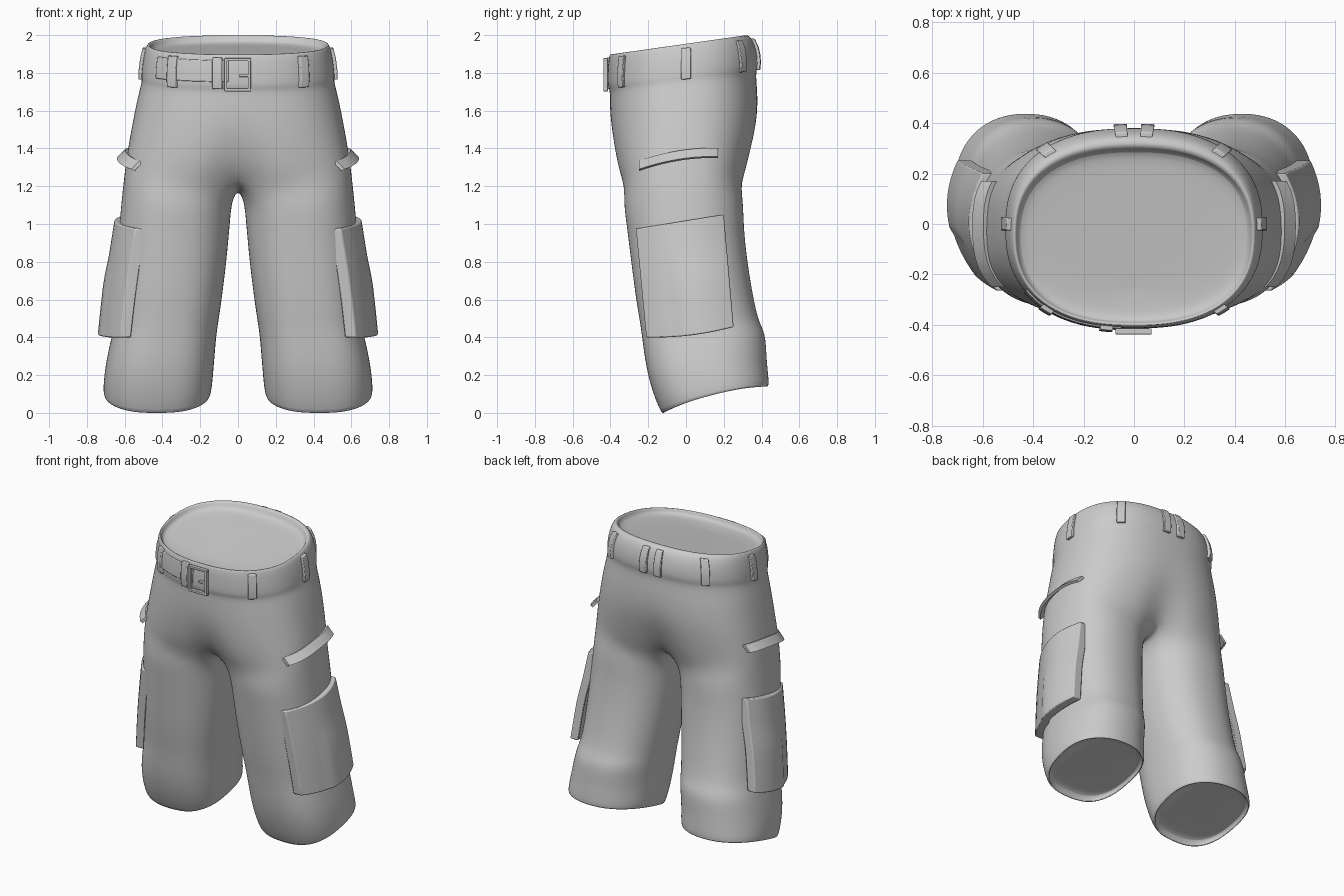
import bpy, bmesh
from math import sin, cos, radians, atan2, pi, exp, hypot
from mathutils import Vector
from mathutils.bvhtree import BVHTree

if "Cube" in bpy.data.objects:
    bpy.data.objects.remove(bpy.data.objects["Cube"])

K, M = 21, 5          # points on the outer arc, points on the inner thigh arc


def finish(bm, name, mirror=False, subsurf=0, bevel=0.0, angle=35):
    bmesh.ops.remove_doubles(bm, verts=bm.verts, dist=1e-4)
    bmesh.ops.recalc_face_normals(bm, faces=bm.faces)
    me = bpy.data.meshes.new(name)
    bm.to_mesh(me)
    bm.free()
    ob = bpy.data.objects.new(name, me)
    bpy.context.collection.objects.link(ob)
    if bevel:
        m = ob.modifiers.new("bevel", 'BEVEL')
        m.width, m.segments, m.limit_method = bevel, 2, 'ANGLE'
        m.angle_limit = radians(50)
    if mirror:
        m = ob.modifiers.new("mirror", 'MIRROR')
        m.use_clip, m.merge_threshold = True, 0.0005
    if subsurf:
        m = ob.modifiers.new("subsurf", 'SUBSURF')
        m.levels = m.render_levels = subsurf
    bpy.ops.object.select_all(action='DESELECT')
    ob.select_set(True)
    bpy.context.view_layer.objects.active = ob
    bpy.ops.object.shade_smooth_by_angle(angle=radians(angle))
    return ob


def oval(a, zf, zb, yf, yb, xi, xo, nf, nb, notch=0.0, lift=0.0):
    """Point on a tilted superellipse ring (front and back exponents); notch pulls
    the centre line in, lift raises the left and right ends."""
    n = nb if sin(a) > 0 else nf
    p = lambda c: (1 if c >= 0 else -1) * abs(c) ** (2 / n) if abs(c) > 1e-6 else 0.0
    x = (xi + xo) / 2 + (xo - xi) / 2 * p(cos(a))
    y = (yf + yb) / 2 + (yb - yf) / 2 * p(sin(a))
    z = zf + (zb - zf) * (y - yf) / (yb - yf) + lift * cos(a) ** 2
    return Vector((x, y * (1 - notch * exp(-(x / 0.11) ** 2)), z))


# ---- trousers: half a seat and one leg, mirrored ----
# zf, zb, yf, yb, xo, exponent, notch (crotch up to waist, over the rim, shallow lid)
SEAT = [(1.25, 1.25, -.358, .318, .604, 2.9, .24), (1.36, 1.38, -.383, .35, .589, 2.65, .10),
        (1.5, 1.53, -.402, .382, .563, 2.45, .02), (1.63, 1.68, -.405, .382, .536, 2.4, 0),
        (1.71, 1.80, -.403, .368, .509, 2.4, 0), (1.725, 1.825, -.416, .383, .514, 2.4, 0),
        (1.80, 1.90, -.416, .38, .507, 2.4, 0), (1.87, 1.97, -.412, .36, .494, 2.4, 0),
        (1.902, 2.004, -.404, .33, .480, 2.4, 0), (1.895, 1.997, -.392, .30, .466, 2.4, 0),
        (1.865, 1.96, -.387, .293, .46, 2.4, 0), (1.862, 1.945, -.33, .24, .40, 2.4, 0),
        (1.87, 1.93, -.22, .13, 0, 2.2, 0)]
# zf, zb, yf, yb, xi, xo, front exponent, back exponent, notch, lift (thigh to hem, then lid)
LEG = [(1.12, 1.13, -.334, .306, .032, .618, 2.3, 2.3), (1.0, 1.0, -.317, .306, .042, .63, 2.3, 2.3),
       (.8, .8, -.292, .326, .06, .64, 2.4, 2.3), (.6, .6, -.267, .36, .085, .648, 2.5, 2.3),
       (.46, .48, -.242, .388, .105, .655, 2.6, 2.3), (.38, .42, -.232, .424, .115, .672, 2.7, 2.3),
       (.25, .30, -.215, .428, .125, .70, 2.7, 2.2), (.12, .20, -.183, .438, .133, .713, 2.7, 2.2, 0, .015),
       (-.006, .138, -.133, .442, .143, .716, 2.7, 2.2, 0, .03),
       (-.004, .138, -.115, .424, .16, .698, 2.7, 2.2, 0, .03),
       (.04, .17, -.12, .418, .158, .697, 2.7, 2.2, 0, .02), (.06, .16, -.06, .36, .215, .64, 2.5, 2.2)]

bm = bmesh.new()
arcs = []
for zf, zb, yf, yb, xo, n, d in SEAT:
    arcs.append([bm.verts.new(oval(-pi / 2 + pi * i / (K - 1), zf, zb, yf, yb, -xo, xo, n, n, d))
                 for i in range(K)])
for a, b in zip(arcs, arcs[1:]):
    for i in range(K - 1):
        bm.faces.new((a[i], a[i + 1], b[i + 1], b[i]))
# crotch seam on the centre line closes the first leg ring
front, back = arcs[0][0].co, arcs[0][-1].co
seam = []
for j in range(1, M + 1):
    s = j / (M + 1)
    seam.append(bm.verts.new(back.lerp(front, s) - Vector((0, 0, .07 * sin(pi * s)))))
loop = arcs[0] + seam
angles = [radians(-145 + 290 * i / (K - 1)) for i in range(K)]
angles += [radians(145 + 70 * j / (M + 1)) for j in range(1, M + 1)]
for r in LEG:
    new = [bm.verts.new(oval(a, *r)) for a in angles]
    for i in range(len(new)):
        k = (i + 1) % len(new)
        bm.faces.new((loop[i], loop[k], new[k], new[i]))
    loop = new
mid = bm.verts.new(sum((v.co for v in loop), Vector()) / len(loop))
for i in range(len(loop)):
    bm.faces.new((loop[i], loop[(i + 1) % len(loop)], mid))
trousers = finish(bm, "trousers", mirror=True, subsurf=2, angle=60)

bpy.context.view_layer.update()
surface = BVHTree.FromObject(trousers, bpy.context.evaluated_depsgraph_get())


def side_x(y, z):
    hit = surface.ray_cast(Vector((2, y, z)), Vector((-1, 0, 0)))[0]
    return hit.x if hit else 0.5


def patch(name, func, nu, nv, **kw):
    """Solid sheet; func(u, v) gives its outer and inner point."""
    bm = bmesh.new()
    g = [[[bm.verts.new(p) for p in func(i / nu, j / nv)] for j in range(nv + 1)]
         for i in range(nu + 1)]
    for i in range(nu):
        for j in range(nv):
            for s in (0, 1):
                bm.faces.new((g[i][j][s], g[i + 1][j][s], g[i + 1][j + 1][s], g[i][j + 1][s]))
    rim = [g[i][0] for i in range(nu)] + [g[nu][j] for j in range(nv)]
    rim += [g[i][nv] for i in range(nu, 0, -1)] + [g[0][j] for j in range(nv, 0, -1)]
    for p, q in zip(rim, rim[1:] + rim[:1]):
        bm.faces.new((p[0], q[0], q[1], p[1]))
    return finish(bm, name, **kw)


def quad3(a, b, c, t):
    """Parabola through a, b, c at t = 0, .5, 1."""
    return a * (1 - t) * (1 - 2 * t) + b * 4 * t * (1 - t) + c * t * (2 * t - 1)


# ---- cargo pockets on the outer thighs, with a pleat ----
def pocket(u, v):
    y = (-.265 + .465 * u) * (1 - v) + (-.21 + .462 * u) * v
    z = (.975 + .075 * u) * (1 - v) + quad3(.40, .41, .455, u) * v
    x = quad3(.545, .652, .60, u) * (1 - v) + quad3(.625, .728, .69, u) * v
    if u > .42:
        x += .01 * min(1, max(0, v - .3) * 4)
    x += .006 * sin(pi * v)
    s = side_x(y, z)
    x = max(x, s + .012)
    return Vector((x, y, z)), Vector((max(s - .01, x - .06), y, z))


patch("cargo_pocket", pocket, 14, 12, mirror=True, bevel=.006)


# ---- slanted hip flaps standing off the cloth ----
def flap(u, v):
    y = -.25 + .42 * u
    z = quad3(1.335, 1.388, 1.403, u) - .045 * v
    p = Vector((side_x(y, z) + .008 + .012 * u + .037 * v, y, z))
    return p, p - Vector((.018, 0, .008))


patch("hip_flap", flap, 12, 2, mirror=True)


# ---- pieces that follow the waistband ----
def band(name, a0, a1, top, bot, off, nu=2, **kw):
    def point(u, v):
        d = Vector((cos(a0 + (a1 - a0) * u), sin(a0 + (a1 - a0) * u), 0))
        c = Vector((0, -.02, 1.85))
        y = surface.ray_cast(c + d * 2, -d)[0].y
        c.z = 1.902 + (y + .41) * .128 - top - (bot - top) * v
        h = surface.ray_cast(c + d * 2, -d)[0]
        return h + d * off, h - d * .012
    return patch(name, point, nu, 4, bevel=.004, **kw)


def belt_loop(name, x, y, mirror=True):
    a, w = atan2(y + .02, x), .025 / hypot(x, y + .02)
    band(name, a - w, a + w, .022, .188, .018, mirror=mirror)


belt_loop("front_belt_loop", .345, -.34)
belt_loop("side_belt_loop", .5, 0)
belt_loop("rear_side_belt_loop", .345, .29)
belt_loop("rear_belt_loop", .052, .37)
belt_loop("buckle_belt_loop", -.108, -.41, mirror=False)
band("belt_tongue", atan2(-.25, -.44), atan2(-.39, -.05), .035, .15, .007, nu=14)

# ---- buckle: square frame and prong ----
bm = bmesh.new()
for x, z, w, h in ((-.065, 1.79, .016, .17), (.06, 1.79, .016, .17),
                   (0, 1.87, .14, .016), (0, 1.71, .14, .016), (.035, 1.785, .055, .014)):
    vs = bmesh.ops.create_cube(bm, size=1)['verts']
    for v in vs:
        v.co = Vector((x + v.co.x * w, -.426 + v.co.y * .024, z + v.co.z * h))
finish(bm, "buckle", bevel=.003)
